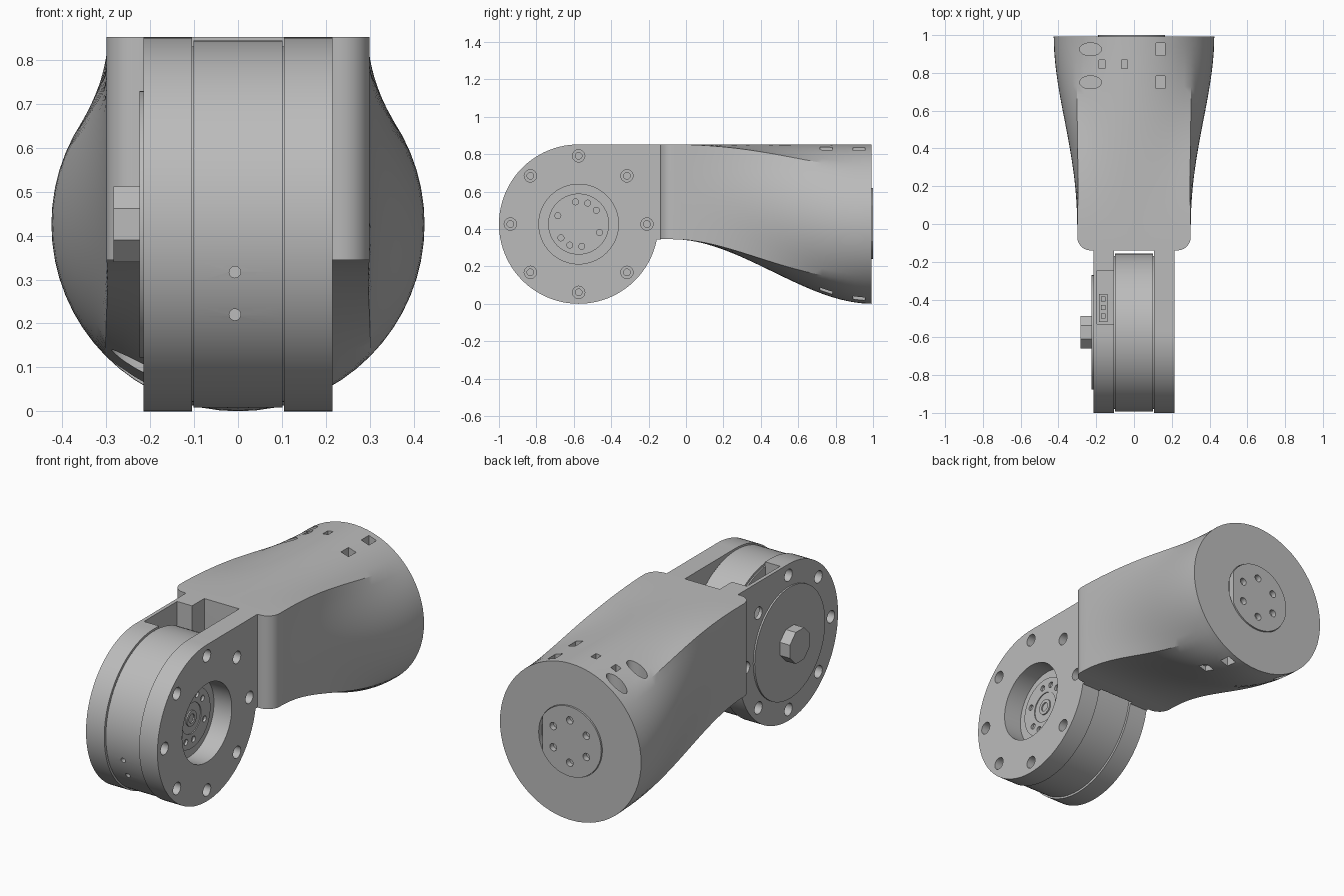
import bpy, bmesh
from math import sin, cos, pi, radians
from mathutils import Matrix, Vector

cube = bpy.data.objects.get("Cube")
if cube:
    bpy.data.objects.remove(cube, do_unlink=True)

grey = bpy.data.materials.new("machined_grey")
grey.use_nodes = True
grey.diffuse_color = (0.5, 0.5, 0.5, 1)
grey.node_tree.nodes["Principled BSDF"].inputs["Base Color"].default_value = (0.5, 0.5, 0.5, 1)

R = 0.426            # joint radius, also its height above the ground
YC = -0.574          # joint centre along y
TOP = 2 * R
NECK = 0.345         # underside of the neck
TURN = {"X": Matrix.Rotation(pi / 2, 4, "Y"),
        "Y": Matrix.Rotation(pi / 2, 4, "X"),
        "Z": Matrix.Identity(4)}


def cyl(bm, axis, centre, r, a, b, seg=48, stretch=1.0, spin=0.0):
    """Cylinder along an axis from a to b; centre gives the other coordinates."""
    c = Vector(centre)
    c["XYZ".index(axis)] = (a + b) / 2
    m = (Matrix.Translation(c) @ Matrix.Diagonal((stretch, 1, 1, 1))
         @ TURN[axis] @ Matrix.Rotation(spin, 4, "Z"))
    bmesh.ops.create_cone(bm, cap_ends=True, segments=seg, radius1=r, radius2=r,
                          depth=abs(b - a), matrix=m)


def box(bm, lo, hi):
    lo, hi = Vector(lo), Vector(hi)
    m = Matrix.Translation((lo + hi) / 2) @ Matrix.Diagonal((*(hi - lo), 1))
    bmesh.ops.create_cube(bm, size=1, matrix=m)


def finish(name, bm, cutter=None):
    """Make the object, subtract the cutter mesh and shade it."""
    objs = []
    for label, b in ((name, bm), (name + "_cutter", cutter)):
        if b is None:
            continue
        bmesh.ops.recalc_face_normals(b, faces=b.faces)
        me = bpy.data.meshes.new(label)
        b.to_mesh(me)
        b.free()
        me.materials.append(grey)
        ob = bpy.data.objects.new(label, me)
        bpy.context.collection.objects.link(ob)
        objs.append(ob)
    ob = objs[0]
    bpy.ops.object.select_all(action="DESELECT")
    bpy.context.view_layer.objects.active = ob
    ob.select_set(True)
    if cutter is not None:
        mod = ob.modifiers.new("holes", "BOOLEAN")
        mod.operation = "DIFFERENCE"
        mod.solver = "EXACT"
        mod.use_self = True
        mod.object = objs[1]
        objs[1].hide_render = True
        bpy.ops.object.modifier_apply(modifier=mod.name)
        bpy.data.objects.remove(objs[1], do_unlink=True)
    bpy.ops.object.shade_smooth_by_angle(angle=radians(25))
    return ob


def ring(count, r, start=0.0):
    """Points around the joint axis as (x, y, z) with x = 0."""
    for k in range(count):
        a = start + 2 * pi * k / count
        yield (0, YC + r * cos(a), R + r * sin(a))


# Arm body: square neck blending into a round end
def section(bm, y, w, low, s, n=64):
    zc, h = (TOP + low) / 2, (TOP - low) / 2
    verts = []
    for k in range(n):
        c, d = cos(2 * pi * k / n), sin(2 * pi * k / n)
        f = (1 - s) / max(abs(c), abs(d)) + s
        verts.append(bm.verts.new((w * c * f, y, zc + h * d * f)))
    return verts


bm = bmesh.new()
loops = []
for k in range(7):
    a = pi / 2 * k / 6
    loops.append(section(bm, -0.07 - 0.07 * cos(a), 0.23 + 0.07 * sin(a), NECK, 0))
END = 0.993
for k in range(1, 25):
    t = k / 24
    s = t * t * (3 - 2 * t)
    loops.append(section(bm, -0.07 + (END + 0.07) * t, 0.3 + 0.125 * s ** 1.3,
                         NECK * (1 - s), s))
for a, b in zip(loops, loops[1:]):
    for i in range(len(a)):
        j = (i + 1) % len(a)
        bm.faces.new((a[i], a[j], b[j], b[i]))
bm.faces.new(loops[0])
bm.faces.new(loops[-1])

cut = bmesh.new()
for y in (0.75, 0.925):
    for lo, hi in ((0.74, 0.95), (-0.1, 0.1)):        # square pockets
        box(cut, (0.117, y - 0.033, lo), (0.163, y + 0.033, hi))
    for lo, hi in ((0.62, 0.95), (-0.1, 0.22)):       # oval bores
        cyl(cut, "Z", (-0.23, y, 0), 0.034, lo, hi, 32, stretch=1.7)
for x in (-0.17, -0.05):                              # small slots
    box(cut, (x - 0.016, 0.823, 0.78), (x + 0.016, 0.867, 0.95))
cyl(cut, "Y", (0, 0, 0.43), 0.192, 0.965, 1.1)
finish("arm_body", bm, cut)

# Mounting boss on the round end, with one flat side
bm = bmesh.new()
cyl(bm, "Y", (0, 0, 0.43), 0.19, 0.96, 1.0)
cut = bmesh.new()
box(cut, (0.165, 0.9, 0.2), (0.3, 1.1, 0.7))
for k in range(6):
    a = pi / 2 + pi * k / 3
    cyl(cut, "Y", (0.115 * cos(a), 0, 0.43 + 0.115 * sin(a)), 0.02, 0.97, 1.05, 20)
finish("end_boss", bm, cut)


# Fork cheeks: round plates running back into the body
def cheek(name, side):
    bm = bmesh.new()
    pts = [(-0.13, NECK), (-0.13, TOP)]
    for k in range(73):
        a = radians(90 + 259 * k / 72)
        pts.append((YC + R * cos(a), R + R * sin(a)))
    face = bm.faces.new([bm.verts.new((side * 0.105, y, z)) for y, z in pts])
    out = bmesh.ops.extrude_face_region(bm, geom=[face])["geom"]
    moved = [v for v in out if isinstance(v, bmesh.types.BMVert)]
    bmesh.ops.translate(bm, verts=moved, vec=(side * 0.11, 0, 0))
    cut = bmesh.new()
    for p in ring(8, 0.365):                          # counterbored bolt holes
        cyl(cut, "X", p, 0.033, side * 0.16, side * 0.25, 24)
        cyl(cut, "X", p, 0.018, side * 0.13, side * 0.2, 16)
    if side > 0:                                      # bearing recess
        cyl(cut, "X", (0, YC, R), 0.213, 0.08, 0.3, 64)
    else:                                             # connector pocket
        box(cut, (-0.195, -0.53, 0.58), (-0.09, -0.245, 0.95))
    finish(name, bm, cut)


cheek("left_cheek", 1)
cheek("right_cheek", -1)

# Rotating drum between the cheeks, with a narrower core filling the grooves
bm = bmesh.new()
cyl(bm, "X", (0, YC, R), 0.418, -0.101, 0.101, 96)
cut = bmesh.new()
for z in (0.22, 0.317):
    cyl(cut, "Y", (-0.007, 0, z), 0.013, -1.1, -0.9, 20)
finish("drum", bm, cut)
bm = bmesh.new()
cyl(bm, "X", (0, YC, R), 0.405, -0.108, 0.108, 96)
cut = bmesh.new()
for z in (0.22, 0.317):
    cyl(cut, "Y", (-0.007, 0, z), 0.013, -1.1, -0.9, 20)
finish("drum_core", bm, cut)

# Output hub inside the recess
bm = bmesh.new()
cyl(bm, "X", (0, YC, R), 0.163, 0.1, 0.122, 64)
cut = bmesh.new()
for p in [*ring(6, 0.12, radians(98)), *ring(2, 0.122, radians(67))]:
    cyl(cut, "X", p, 0.016, 0.109, 0.2, 16)
cyl(cut, "X", (0, YC, R), 0.083, 0.117, 0.2)
finish("output_hub", bm, cut)
bm = bmesh.new()
cyl(bm, "X", (0, YC, R), 0.042, 0.1, 0.124, 32)
cut = bmesh.new()
cyl(cut, "X", (0, YC, R), 0.024, 0.112, 0.2, 24)
finish("hub_centre", bm, cut)

# Cover plate and bolt head on the other side
bm = bmesh.new()
cyl(bm, "X", (0, YC, R), 0.303, -0.224, -0.21, 72)
finish("cover_plate", bm)
bm = bmesh.new()
cyl(bm, "X", (0, YC, R), 0.093, -0.284, -0.22, 8, spin=pi / 8)
finish("bolt_head", bm)

# Connector blocks in the pocket
bm = bmesh.new()
box(bm, (-0.185, -0.52, 0.57), (-0.14, -0.37, 0.72))
for k in range(3):
    y = -0.5 + 0.045 * k
    box(bm, (-0.175, y, 0.7), (-0.15, y + 0.025, 0.76))
finish("connector", bm)
